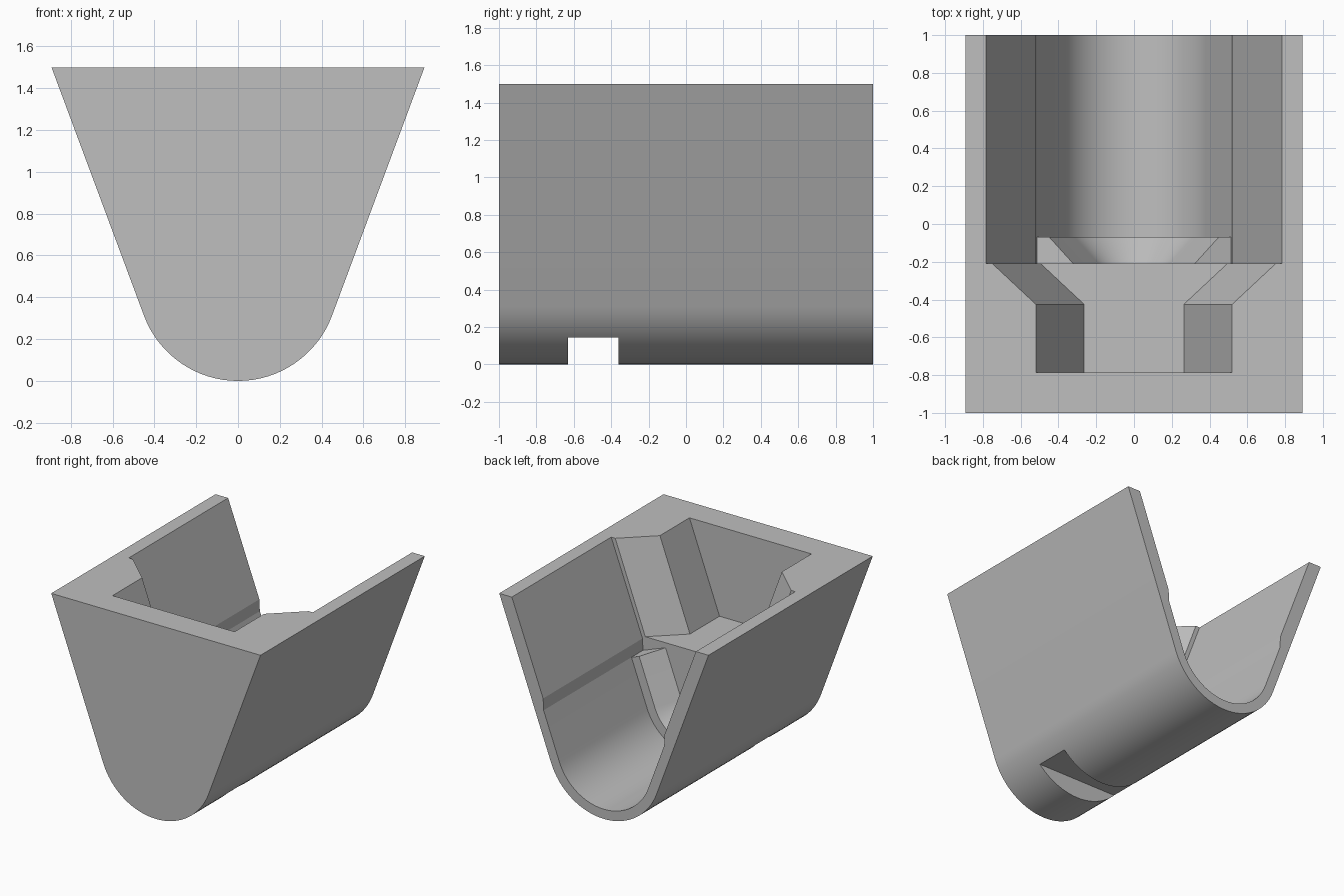
import bpy
import bmesh
import math

cube = bpy.data.objects.get("Cube")
if cube:
    bpy.data.objects.remove(cube, do_unlink=True)

grey = bpy.data.materials.new("plain grey")
grey.use_nodes = True
grey.diffuse_color = (0.52, 0.52, 0.52, 1)
grey.node_tree.nodes["Principled BSDF"].inputs["Base Color"].default_value = (0.52, 0.52, 0.52, 1)

HEIGHT = 1.5
RADIUS = 0.48                      # outer radius of the rounded bottom
SLOPE = 0.371                      # sideways lean of the walls per unit of height
TILT = math.atan(SLOPE)
STEPS = 32


def loft(name, sections):
    """Skin a solid through sections, each given as (y, [(x, z), ...])."""
    bm = bmesh.new()
    rings = [[bm.verts.new((x, y, z)) for x, z in pts] for y, pts in sections]
    n = len(rings[0])
    for a, b in zip(rings, rings[1:]):
        for i in range(n):
            j = (i + 1) % n
            bm.faces.new((a[i], a[j], b[j], b[i]))
    bm.faces.new(rings[0])
    bm.faces.new(rings[-1])
    bmesh.ops.recalc_face_normals(bm, faces=bm.faces)
    mesh = bpy.data.meshes.new(name)
    bm.to_mesh(mesh)
    bm.free()
    obj = bpy.data.objects.new(name, mesh)
    bpy.context.collection.objects.link(obj)
    mesh.materials.append(grey)
    return obj


def arc(radius):
    """Rounded bottom from the +x tangent point to the -x one."""
    half = math.pi / 2 - TILT
    angles = [half - 2 * half * i / STEPS for i in range(STEPS + 1)]
    return [(radius * math.sin(a), RADIUS - radius * math.cos(a)) for a in angles]


def trough(radius, *rim):
    """U profile; rim lists the right-hand points from the top down."""
    return list(rim) + arc(radius) + [(-x, z) for x, z in reversed(rim)]


def cut(body, cutter):
    cutter.hide_render = True
    mod = body.modifiers.new("cut", "BOOLEAN")
    mod.operation = "DIFFERENCE"
    mod.solver = "EXACT"
    mod.object = cutter
    bpy.context.view_layer.objects.active = body
    bpy.ops.object.modifier_apply(modifier=mod.name)
    bpy.data.objects.remove(cutter, do_unlink=True)


# Outer hull
outer = trough(RADIUS, (0.892, HEIGHT))
hull = loft("hull", [(-1, outer), (1, outer)])

# Rear cavity: thick upper walls stepping out to a thin rounded shell
over = 0.1
inner = trough(RADIUS - 0.075, (0.785 + SLOPE * over, HEIGHT + over), (0.518, 0.79), (0.514, 0.7))
cut(hull, loft("rear_cavity", [(-0.21, inner), (1.1, inner)]))

# Front cavity with a flat floor, narrowing through a neck
FLOOR = 0.81


def slot(half_top):
    low = half_top - SLOPE * (HEIGHT - FLOOR)
    high = half_top + SLOPE * over
    return [(high, HEIGHT + over), (low, FLOOR), (-low, FLOOR), (-high, HEIGHT + over)]


cut(hull, loft("front_cavity", [(-0.785, slot(0.52)), (-0.425, slot(0.52)),
                                (-0.21, slot(0.75)), (-0.15, slot(0.75))]))

# Cross notch under the bottom
notch = [(-1, -0.1), (1, -0.1), (1, 0.145), (-1, 0.145)]
cut(hull, loft("bottom_notch", [(-0.63, notch), (-0.36, notch)]))


# Tapered collar inside the shell, in front of the bulkhead
def collar_section(depth):
    def line(offset):
        # end points lie on the wall, pushed inwards along its normal
        x = 0.514 - offset * math.cos(TILT)
        z = 0.7 + offset * math.sin(TILT)
        return [(x, z)] + arc(RADIUS - 0.075 - offset) + [(-x, z)]
    return line(-0.02) + line(depth)[::-1]


collar = loft("collar", [(-0.22, collar_section(0.215)), (-0.07, collar_section(0.07))])

for obj in (hull, collar):
    bpy.ops.object.select_all(action="DESELECT")
    obj.select_set(True)
    bpy.context.view_layer.objects.active = obj
    bpy.ops.object.shade_smooth_by_angle(angle=math.radians(15))
